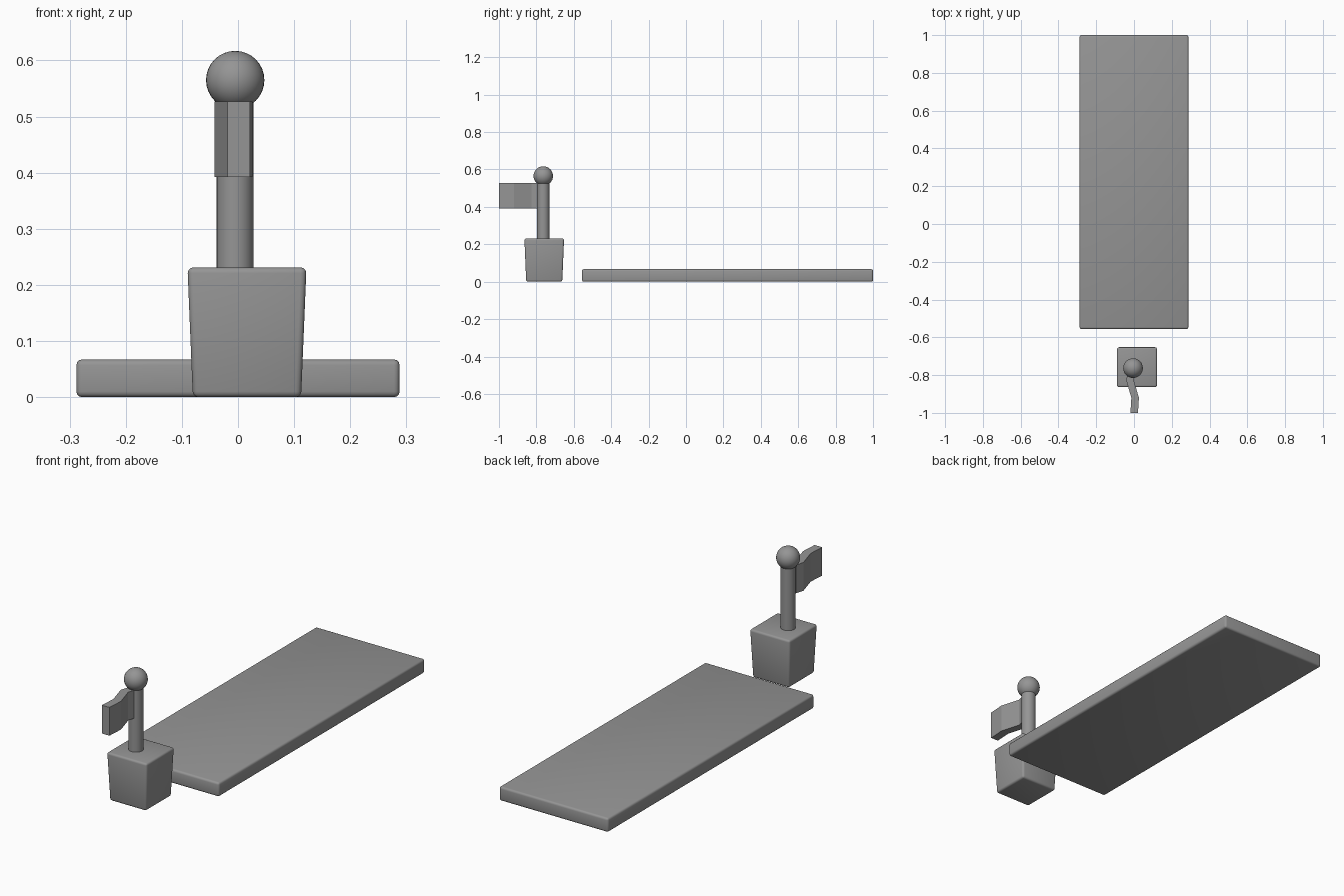
import bpy, bmesh, math
from mathutils import Vector

cube = bpy.data.objects.get("Cube")
if cube:
    bpy.data.objects.remove(cube, do_unlink=True)

# One grey for everything
GREY = (0.3, 0.3, 0.3, 1.0)
grey = bpy.data.materials.new("plain grey")
grey.use_nodes = True
grey.diffuse_color = GREY
grey.node_tree.nodes["Principled BSDF"].inputs["Base Color"].default_value = GREY


def finish(name, bm, smooth=True):
    bmesh.ops.recalc_face_normals(bm, faces=bm.faces[:])
    mesh = bpy.data.meshes.new(name)
    bm.to_mesh(mesh)
    bm.free()
    mesh.materials.append(grey)
    obj = bpy.data.objects.new(name, mesh)
    bpy.context.collection.objects.link(obj)
    if smooth:
        bpy.ops.object.select_all(action="DESELECT")
        bpy.context.view_layer.objects.active = obj
        obj.select_set(True)
        bpy.ops.object.shade_smooth_by_angle(angle=math.radians(35))
    return obj


def block(name, centre, size, taper, bevel):
    """Rounded block standing on z = 0; taper scales its bottom."""
    bm = bmesh.new()
    bmesh.ops.create_cube(bm, size=1)
    for v in bm.verts:
        k = taper if v.co.z < 0 else 1
        v.co = Vector((centre[0] + v.co.x * size[0] * k,
                       centre[1] + v.co.y * size[1] * k,
                       (v.co.z + 0.5) * size[2]))
    bmesh.ops.bevel(bm, geom=bm.edges[:], offset=bevel, segments=3,
                    profile=0.5, affect="EDGES")
    return finish(name, bm)


# Long slab and tapered pedestal
block("slab", (0, 0.222), (0.576, 1.556, 0.067), 1, 0.01)
block("pedestal", (0.016, -0.758), (0.212, 0.212, 0.231), 0.91, 0.01)

# Pole and ball
POLE = Vector((-0.005, -0.763, 0))
bm = bmesh.new()
bmesh.ops.create_cone(bm, cap_ends=True, segments=32, radius1=0.033,
                      radius2=0.033, depth=0.32)
bmesh.ops.translate(bm, verts=bm.verts, vec=POLE + Vector((0, 0, 0.38)))
finish("pole", bm)

bm = bmesh.new()
bmesh.ops.create_uvsphere(bm, u_segments=32, v_segments=16, radius=0.052)
bmesh.ops.translate(bm, verts=bm.verts, vec=POLE + Vector((0, 0, 0.565)))
finish("ball", bm)

# Wavy flag: a folded strip given height
path = [(-0.01, -0.785), (-0.022, -0.825), (0.006, -0.92), (0.001, -1.0)]
HALF = 0.02
outline = [(x - HALF, y) for x, y in path] + [(x + HALF, y) for x, y in reversed(path)]
bm = bmesh.new()
base = bm.faces.new([bm.verts.new((x, y, 0.392)) for x, y in outline])
top = bmesh.ops.extrude_face_region(bm, geom=[base], use_keep_orig=True)
bmesh.ops.translate(bm, vec=(0, 0, 0.135),
                    verts=[g for g in top["geom"] if isinstance(g, bmesh.types.BMVert)])
finish("flag", bm, smooth=False)
